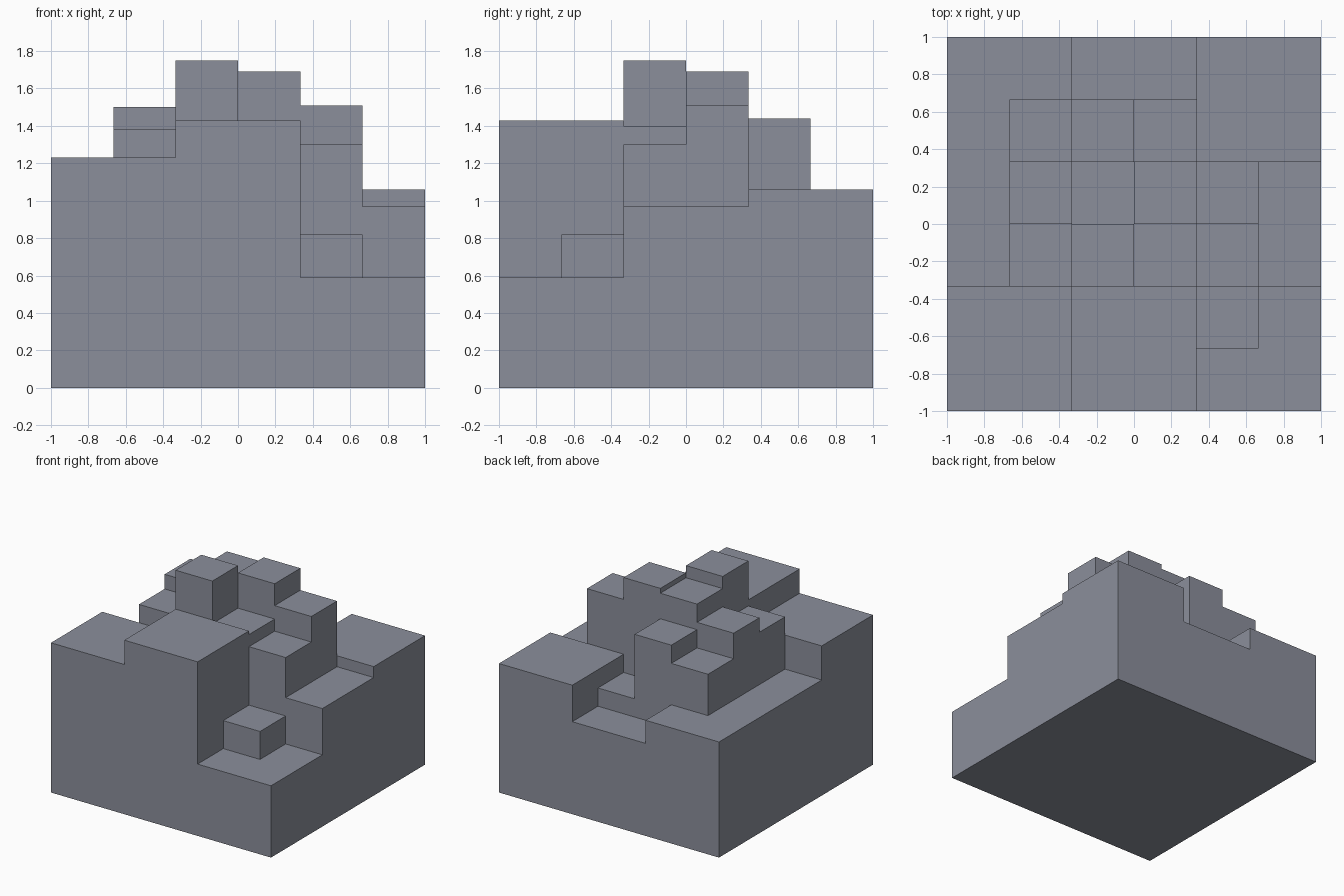
import bpy
import bmesh

if "Cube" in bpy.data.objects:
    bpy.data.objects.remove(bpy.data.objects["Cube"])

CELL = 1 / 3

# Terrace heights: rows run front to back, columns left to right
HEIGHTS = [
    [1.23, 1.23, 1.43, 1.43, 0.59, 0.59],
    [1.23, 1.23, 1.43, 1.43, 0.82, 0.59],
    [0.95, 1.38, 1.75, 1.40, 1.30, 0.97],
    [0.95, 1.50, 1.65, 1.69, 1.51, 0.97],
    [0.95, 1.29, 1.44, 0.91, 1.06, 1.06],
    [0.95, 0.95, 0.76, 0.76, 1.06, 1.06],
]
LEVELS = sorted({0.0} | {h for row in HEIGHTS for h in row})


def height(col, row):
    inside = 0 <= col < 6 and 0 <= row < 6
    return HEIGHTS[row][col] if inside else 0.0


def add_face(bm, points):
    bm.faces.new([bm.verts.new((i * CELL - 1, j * CELL - 1, z)) for i, j, z in points])


bm = bmesh.new()
for row in range(6):
    for col in range(6):
        h = height(col, row)
        # Corners counter-clockwise from the front left
        ring = [(col, row), (col + 1, row), (col + 1, row + 1), (col, row + 1)]
        # Top and underside
        add_face(bm, [(i, j, h) for i, j in ring])
        add_face(bm, [(i, j, 0) for i, j in reversed(ring)])
        # Walls above each lower neighbour, split by level so that edges meet
        for k, (dx, dy) in enumerate([(0, -1), (1, 0), (0, 1), (-1, 0)]):
            low = height(col + dx, row + dy)
            a, b = ring[k], ring[(k + 1) % 4]
            for z0, z1 in zip(LEVELS, LEVELS[1:]):
                if low <= z0 and z1 <= h:
                    add_face(bm, [(*a, z0), (*b, z0), (*b, z1), (*a, z1)])

# Weld the cells and merge coplanar faces
bmesh.ops.remove_doubles(bm, verts=bm.verts, dist=1e-4)
bmesh.ops.dissolve_limit(bm, angle_limit=0.01, verts=bm.verts, edges=bm.edges)

mesh = bpy.data.meshes.new("terraced_block")
bm.to_mesh(mesh)
bm.free()

# Single stone colour
stone = bpy.data.materials.new("slate_grey")
stone.diffuse_color = (0.26, 0.275, 0.33, 1)
stone.use_nodes = True
stone.node_tree.nodes["Principled BSDF"].inputs["Base Color"].default_value = stone.diffuse_color
mesh.materials.append(stone)

block = bpy.data.objects.new("terraced_block", mesh)
bpy.context.collection.objects.link(block)
